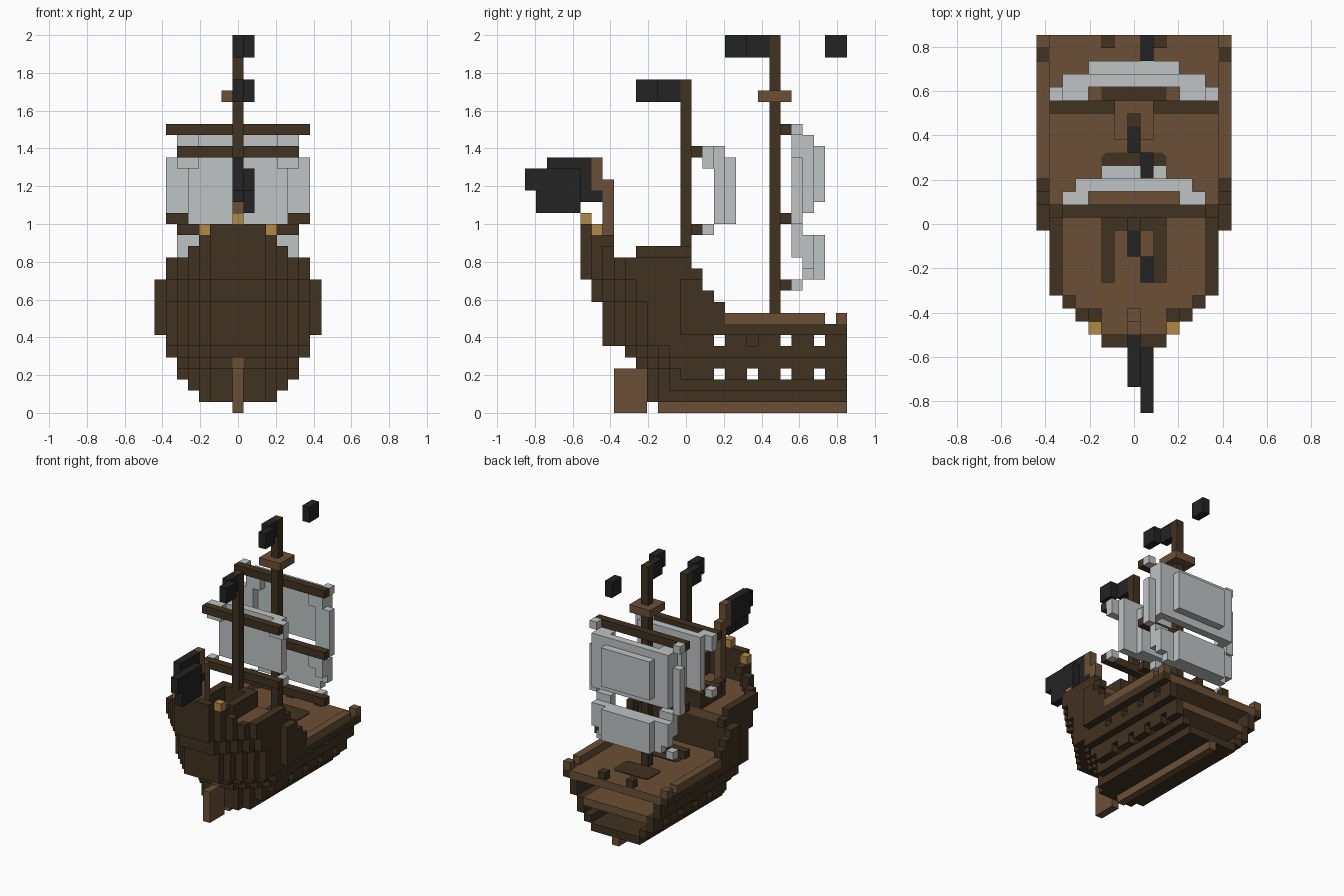
import bpy, bmesh
from mathutils import Vector

if bpy.data.objects.get("Cube"):
    bpy.data.objects.remove(bpy.data.objects["Cube"], do_unlink=True)

V = 1 / 17  # block size


def material(name, *rgb):
    m = bpy.data.materials.new(name)
    m.use_nodes = True
    m.diffuse_color = (*rgb, 1)
    m.node_tree.nodes["Principled BSDF"].inputs["Base Color"].default_value = (*rgb, 1)
    return m


DARK = material("dark wood", .053, .032, .015)
LIGHT = material("light wood", .150, .080, .037)
BLACK = material("black cloth", .017, .017, .017)
SAIL = material("grey canvas", .52, .55, .55)
GOLD = material("lantern gold", .45, .25, .06)


def box(x, y, z):
    """Cells of a block from inclusive (first, last) ranges."""
    return {(i, j, k) for i in range(x[0], x[1] + 1)
            for j in range(y[0], y[1] + 1) for k in range(z[0], z[1] + 1)}


def both(cells):
    return cells | {(-i, j, k) for i, j, k in cells}


def build(name, cells, mat):
    """Mesh the outside faces of a set of cells."""
    bm, verts = bmesh.new(), {}

    def vert(p):
        if p not in verts:
            verts[p] = bm.verts.new(((p[0] - .5) * V, (p[1] - 14.5) * V, p[2] * V))
        return verts[p]

    for c in cells:
        for axis in range(3):
            for side in (0, 1):
                n = list(c)
                n[axis] += 2 * side - 1
                if tuple(n) in cells:
                    continue
                a, b = (axis + 1) % 3, (axis + 2) % 3
                quad = []
                for u, w in ((0, 0), (1, 0), (1, 1), (0, 1)):
                    p = list(c)
                    p[axis] += side
                    p[a] += u
                    p[b] += w
                    quad.append(vert(tuple(p)))
                bm.faces.new(quad if side else quad[::-1])
    mesh = bpy.data.meshes.new(name)
    bm.to_mesh(mesh)
    bm.free()
    mesh.materials.append(mat)
    ob = bpy.data.objects.new(name, mesh)
    bpy.context.collection.objects.link(ob)
    return ob


# Hull form: half width and stern start for each level, height for each row
HALF = [-1, 3, 4, 5, 5, 6, 6, 7, 7, 7, 7, 7, 6, 6, 4, 3, 2]
STERN = [99, 11, 11, 11, 10, 9, 7, 7, 7, 7, 6, 6, 5, 5, 5, 5, 5]
TOPS = [17, 16, 16] + [14] * 7 + [13, 11, 10]


def inside(i, j, k):
    if not 0 < k < 17 or j < STERN[k]:
        return False
    half = min(HALF[k], 2 + j - STERN[k], 6 if j < 14 else 7)
    return abs(i) <= half


def wall_top(j):
    return TOPS[j - 5] if j < 18 else 8


solid = {c for c in box((-7, 7), (5, 28), (1, 16)) if inside(*c) and c[2] < wall_top(c[1])}
shell = {(i, j, k) for i, j, k in solid
         if not (inside(i - 1, j, k) and inside(i + 1, j, k)
                 and inside(i, j - 1, k) and (k >= 12 or inside(i, j, k - 1)))}
hollow = solid - shell
ports = {(i, j, k) for i, j, k in shell if j in (17, 20, 23, 26) and k in (3, 6) and abs(i) > 4}
stern_post = {(0, 10, 4)}
build("hull", shell - ports - stern_post, DARK)

# Decks and cabin
build("main_deck", {c for c in hollow if c[2] == 7}, LIGHT)
build("lower_deck", {c for c in hollow if c[2] == 4}, LIGHT)
poop = {c for c in hollow if c[2] == 12 and c[1] < 15}
build("poop_deck", poop, LIGHT)
build("cabin_bulkhead", box((-6, 6), (14, 14), (8, 11)), DARK)
build("poop_parapet", both(box((2, 2), (10, 14), (13, 14))) | box((-1, 1), (14, 14), (13, 14)), DARK)
build("below_deck_post", {(0, 20, 6)}, DARK)

# Keel, rudder and rails
build("keel", box((0, 0), (12, 28), (0, 0)), LIGHT)
build("rudder", box((0, 0), (8, 10), (0, 3)) | stern_post, LIGHT)
build("rail", both(box((7, 7), (18, 26), (8, 8)) | {(7, 28, 8)}), LIGHT)


# Hatches: thin plates with cut corners on the deck
def hatch(name, j0, j1):
    x, y0, y1, c, z = 2.5 * V, (j0 - 14.5) * V, (j1 - 14.5) * V, .02, 8 * V
    outline = [(-x + c, y0), (x - c, y0), (x, y0 + c), (x, y1 - c),
               (x - c, y1), (-x + c, y1), (-x, y1 - c), (-x, y0 + c)]
    bm = bmesh.new()
    face = bm.faces.new([bm.verts.new((a, b, z)) for a, b in outline])
    ext = bmesh.ops.extrude_face_region(bm, geom=[face])
    top = [v for v in ext["geom"] if isinstance(v, bmesh.types.BMVert)]
    bmesh.ops.translate(bm, verts=top, vec=Vector((0, 0, .006)))
    bmesh.ops.recalc_face_normals(bm, faces=bm.faces)
    mesh = bpy.data.meshes.new(name)
    bm.to_mesh(mesh)
    bm.free()
    mesh.materials.append(DARK)
    bpy.context.collection.objects.link(bpy.data.objects.new(name, mesh))


hatch("fore_hatch", 23, 26)
hatch("aft_hatch", 17, 20)
build("bow_posts", both({(2, 28, 8)}), DARK)

# Masts, yards and lookout
build("main_mast", box((0, 0), (22, 22), (8, 33)), DARK)
build("aft_mast", box((0, 0), (14, 14), (15, 29)), DARK)
build("lookout", box((-1, 1), (21, 23), (28, 28)) - {(0, 22, 28)}, LIGHT)
for label, half, j, k in (("main_upper_yard", 6, 23, 25), ("main_middle_yard", 6, 23, 17),
                          ("main_lower_yard", 6, 23, 11), ("aft_upper_yard", 5, 15, 23),
                          ("aft_lower_yard", 5, 15, 16)):
    build(label, box((-half, half), (j, j), (k, k)), DARK)

# Sails: edge strips, a middle sheet and a bulging centre
build("main_upper_sail", both(box((5, 6), (24, 24), (18, 22)) | box((4, 5), (24, 24), (23, 24))
                              | {(6, 24, 25), (6, 24, 17)})
      | box((-5, 5), (25, 25), (18, 24)) | box((-3, 3), (26, 26), (19, 23)), SAIL)
build("main_lower_sail", both(box((4, 5), (24, 24), (15, 16)) | {(5, 24, 14), (5, 24, 11)})
      | box((-5, 5), (25, 25), (13, 15)) | box((-4, 4), (25, 25), (12, 12))
      | box((-3, 3), (26, 26), (12, 15)), SAIL)
build("aft_sail", both(box((4, 5), (16, 16), (22, 22)) | {(5, 16, 23), (5, 16, 16), (4, 16, 23)})
      | box((-4, 4), (17, 17), (17, 23)) | box((-2, 2), (18, 18), (17, 22)), SAIL)

# Flags
build("main_flag", box((0, 0), (20, 21), (32, 33)) | box((1, 1), (18, 19), (32, 33)), BLACK)
build("main_flag_tip", box((1, 1), (27, 28), (32, 33)), BLACK)
build("aft_flag", box((0, 0), (12, 13), (28, 29)) | box((1, 1), (10, 11), (28, 29)), BLACK)
build("stern_flag", box((0, 0), (2, 5), (20, 22)) | box((0, 0), (5, 6), (19, 19))
      | box((1, 1), (1, 4), (18, 21)) | box((1, 1), (0, 0), (20, 21)), BLACK)
build("stern_flagpole", box((0, 0), (7, 7), (13, 20)) | box((0, 0), (6, 6), (20, 22)), LIGHT)

# Stern lanterns
build("stern_lanterns", both({(3, 6, 16)}) | {(0, 5, 17)}, GOLD)
